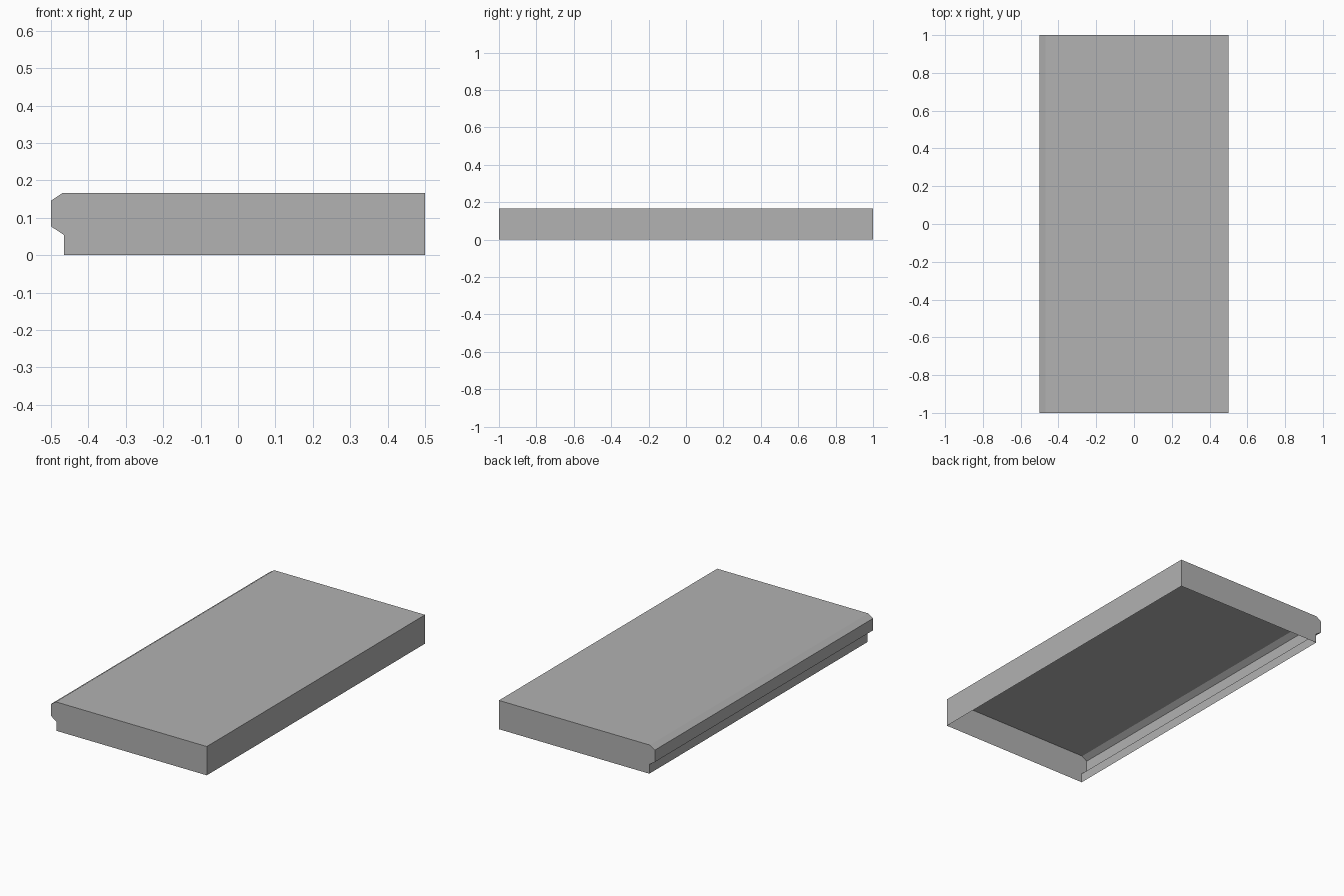
import bpy
import bmesh

cube = bpy.data.objects.get("Cube")
if cube:
    bpy.data.objects.remove(cube, do_unlink=True)

HALF_LENGTH = 1.0
# Cross-section: square on one long side, chamfered nosing on the other
PROFILE = [(0.5, 0), (0.5, 0.167), (-0.468, 0.167), (-0.5, 0.146),
           (-0.5, 0.077), (-0.465, 0.054), (-0.465, 0)]

# Plain grey finish
grey = bpy.data.materials.new("plain_grey")
grey.use_nodes = True
colour = (0.445, 0.445, 0.445, 1)
grey.diffuse_color = colour
grey.node_tree.nodes["Principled BSDF"].inputs["Base Color"].default_value = colour

# Slab shell: walls and top swept along the length, open underneath
bm = bmesh.new()
front = [bm.verts.new((x, -HALF_LENGTH, z)) for x, z in PROFILE]
back = [bm.verts.new((x, HALF_LENGTH, z)) for x, z in PROFILE]
for i in range(len(PROFILE) - 1):
    bm.faces.new((front[i], back[i], back[i + 1], front[i + 1]))

# End caps
bm.faces.new(front)
bm.faces.new(back[::-1])

# Face everything outward, judged from the top face
bmesh.ops.recalc_face_normals(bm, faces=bm.faces[:])
bm.normal_update()
bm.faces.ensure_lookup_table()
if bm.faces[1].normal.z < 0:
    bmesh.ops.reverse_faces(bm, faces=bm.faces[:])

mesh = bpy.data.meshes.new("step_slab")
bm.to_mesh(mesh)
bm.free()
mesh.materials.append(grey)
slab = bpy.data.objects.new("step_slab", mesh)
bpy.context.collection.objects.link(slab)
